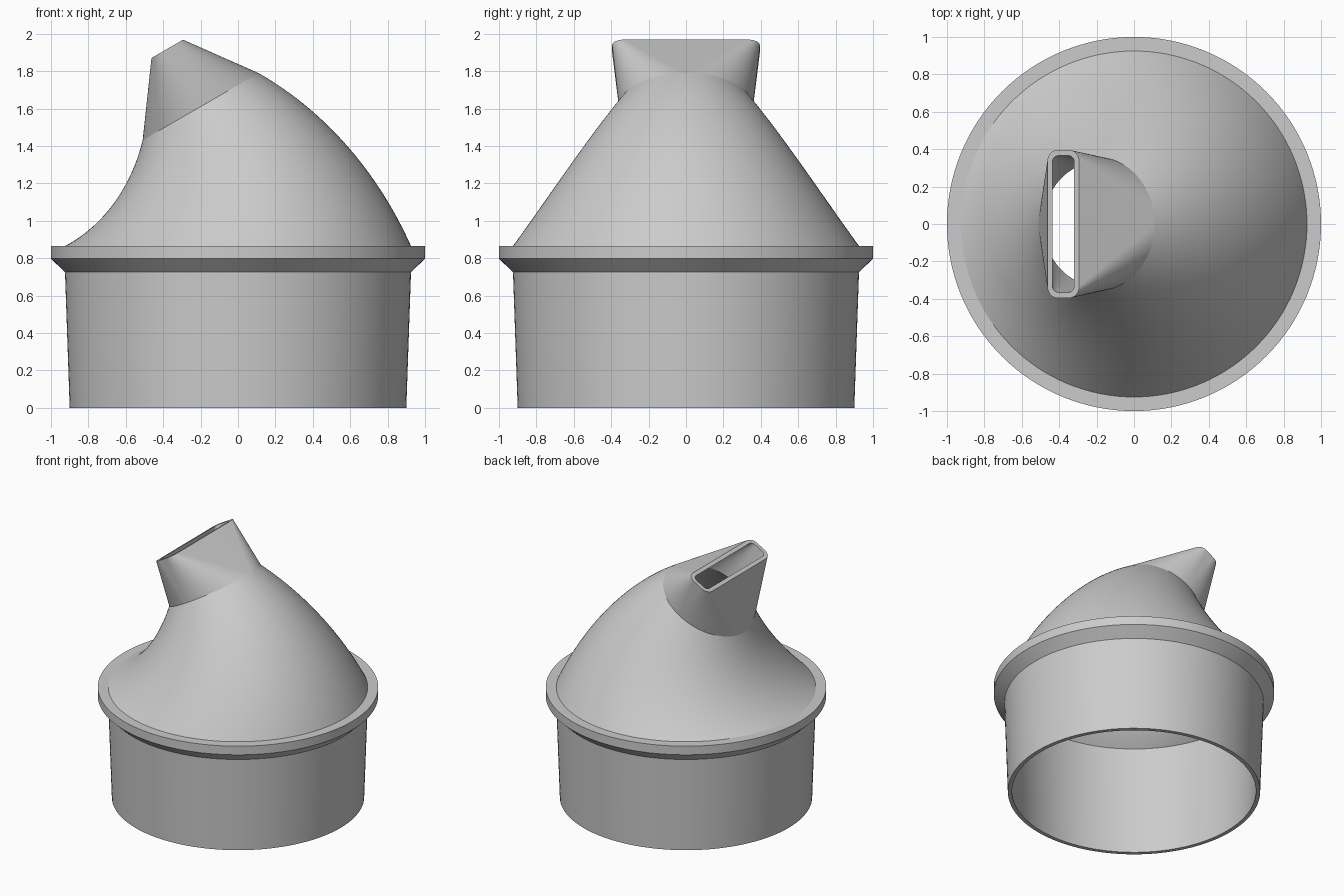
import bpy, bmesh
from math import pi, sin, cos, radians
from mathutils import Matrix, Vector

if "Cube" in bpy.data.objects:
    bpy.data.objects.remove(bpy.data.objects["Cube"])

WALL = 0.03
BASE_Z = 0.865         # top of flange, where the hood starts
BASE_R, NECK_R = 0.925, 0.358
BEND = radians(30)
PIVOT = Vector((-1.49, 0, BASE_Z))
STEPS = 32             # segments per quarter ring

grey = bpy.data.materials.new("light grey plastic")
grey.use_nodes = True
colour = (0.6, 0.6, 0.6, 1)
grey.diffuse_color = colour
grey.node_tree.nodes["Principled BSDF"].inputs["Base Color"].default_value = colour


def ring(half_x, half_y, corner, z, bend=0.0):
    """Rounded rectangle (or circle) at height z, swung about the pivot."""
    swing = (Matrix.Translation(PIVOT) @ Matrix.Rotation(-bend, 4, 'Y')
             @ Matrix.Translation(-PIVOT))
    points = []
    for quarter, (sx, sy) in enumerate(((1, 1), (-1, 1), (-1, -1), (1, -1))):
        for i in range(STEPS + 1):
            a = (quarter + i / STEPS) * pi / 2
            points.append(swing @ Vector((sx * (half_x - corner) + corner * cos(a),
                                          sy * (half_y - corner) + corner * sin(a), z)))
    return points


def circle(r, z, bend=0.0):
    return ring(r, r, r, z, bend)


def loft(name, strips):
    """Skin each strip of rings; quarter seams on circles are merged."""
    bm = bmesh.new()
    for rings in strips:
        loops = [[bm.verts.new(p) for p in r] for r in rings]
        n = len(loops[0])
        for a, b in zip(loops, loops[1:]):
            for i in range(n):
                j = (i + 1) % n
                bm.faces.new((a[i], a[j], b[j], b[i]))
    bmesh.ops.remove_doubles(bm, verts=bm.verts, dist=0.00005)
    mesh = bpy.data.meshes.new(name)
    bm.to_mesh(mesh)
    bm.free()
    mesh.materials.append(grey)
    obj = bpy.data.objects.new(name, mesh)
    bpy.context.collection.objects.link(obj)
    bpy.ops.object.select_all(action='DESELECT')
    obj.select_set(True)
    bpy.context.view_layer.objects.active = obj
    bpy.ops.object.shade_smooth_by_angle(angle=radians(20))
    return obj


# Tapered collar with chamfered flange
profile = ((BASE_R - WALL, BASE_Z), (0.87, 0), (0.9, 0), (BASE_R, 0.725),
           (1.0, 0.797), (1.0, BASE_Z), (BASE_R, BASE_Z))
loft("collar", [[circle(r, z) for r, z in profile]])


# Hood: shrinking circle swept along a bend, outer and inner skins
def hood_skin(inset, count=32):
    return [circle(BASE_R + (NECK_R - BASE_R) * i / count - inset, BASE_Z, BEND * i / count)
            for i in range(count + 1)]


loft("hood", [hood_skin(0), hood_skin(WALL)[::-1]])

# Mouthpiece: round neck blending to a hollow slot
LIP_Z = BASE_Z + 0.357
loft("mouthpiece", [[
    circle(NECK_R, BASE_Z, BEND),
    ring(0.0975, 0.395, 0.06, LIP_Z, BEND),
    ring(0.0975 - WALL, 0.395 - WALL, 0.035, LIP_Z, BEND),
    circle(NECK_R - WALL, BASE_Z, BEND)]])
